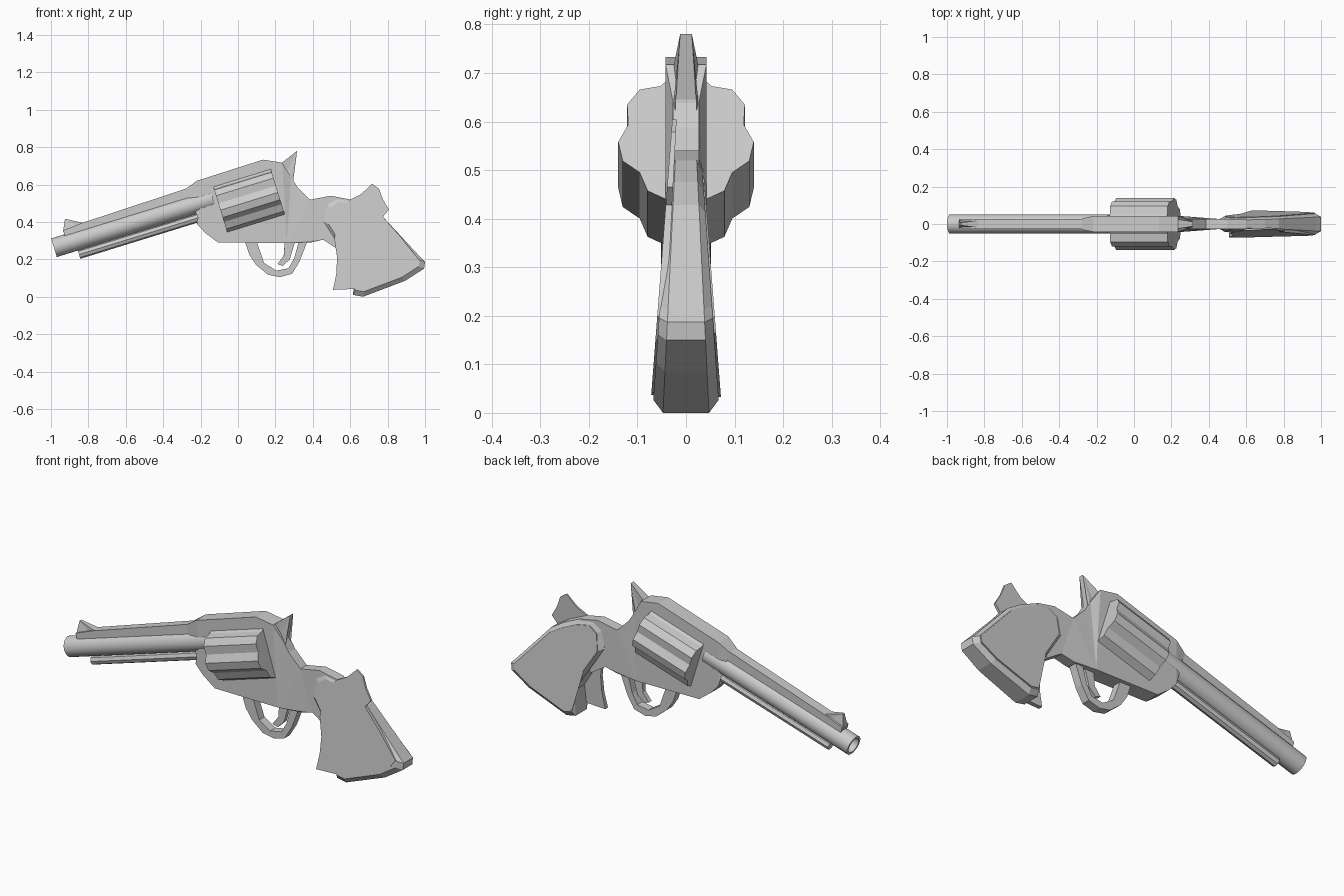
import bpy, bmesh, math
from mathutils import Vector

cube = bpy.data.objects.get("Cube")
if cube:
    bpy.data.objects.remove(cube, do_unlink=True)

steel = bpy.data.materials.new("plain_grey")
steel.use_nodes = True
GREY = (0.6, 0.6, 0.6, 1)
steel.diffuse_color = GREY
steel.node_tree.nodes["Principled BSDF"].inputs["Base Color"].default_value = GREY

TILT = 0.299
AXIS = Vector((math.cos(TILT), 0, math.sin(TILT)))
UP = Vector((-math.sin(TILT), 0, math.cos(TILT)))
SIDE = Vector((0, 1, 0))


def loft(name, rings, smooth=False):
    """Skin a list of closed rings and cap both ends."""
    bm = bmesh.new()
    loops = [[bm.verts.new(p) for p in ring] for ring in rings]
    n = len(loops[0])
    for a, b in zip(loops, loops[1:]):
        for i in range(n):
            j = (i + 1) % n
            bm.faces.new((a[i], a[j], b[j], b[i]))
    caps = [bm.faces.new(loops[0][::-1]), bm.faces.new(loops[-1])]
    bmesh.ops.triangulate(bm, faces=caps)
    bmesh.ops.recalc_face_normals(bm, faces=bm.faces)
    mesh = bpy.data.meshes.new(name)
    bm.to_mesh(mesh)
    bm.free()
    mesh.materials.append(steel)
    obj = bpy.data.objects.new(name, mesh)
    bpy.context.collection.objects.link(obj)
    if smooth:
        bpy.ops.object.select_all(action='DESELECT')
        obj.select_set(True)
        bpy.context.view_layer.objects.active = obj
        bpy.ops.object.shade_smooth_by_angle(angle=math.radians(35))
    return obj


def plate(name, outline, width):
    """Side profile thickened symmetrically; width is a number or f(x, z)."""
    w = width if callable(width) else lambda x, z: width
    return loft(name, [[(x, s * w(x, z), z) for x, z in outline] for s in (-1, 1)])


def ring(x, z, radii):
    """Ring around the tilted barrel axis, starting at its top."""
    c = Vector((x, 0, z))
    return [c + UP * (r * math.cos(a)) + SIDE * (r * math.sin(a)) for a, r in radii]


def circle(r, n):
    return [(math.tau * i / n, r) for i in range(n)]


# Hollow barrel and the rod below it
muzzle = Vector((-0.984, 0, 0.262))
breech = muzzle + AXIS * 0.89
bore = muzzle + AXIS * 0.3
loft("barrel", [ring(p.x, p.z, circle(r, 24)) for p, r in
                ((bore, 0.04), (muzzle, 0.04), (muzzle, 0.052), (breech, 0.052))], True)
rod = Vector((-0.85, 0, 0.226))
rod_end = rod + AXIS * 0.7
loft("ejector_rod", [ring(p.x, p.z, circle(0.024, 8)) for p in (rod, rod_end)])

# Seven-lobed rotating cylinder with flutes
lobes = []
for i in range(7):
    mid = math.tau * i / 7
    lobes += [(mid - 0.15, 0.14), (mid + 0.15, 0.14), (mid + math.pi / 7, 0.122)]
drum = Vector((-0.097, 0, 0.473))
drum_end = drum + AXIS * 0.322
loft("fluted_cylinder", [ring(p.x, p.z, lobes) for p in (drum, drum_end)])

# Rib and front sight above the barrel
plate("barrel_rib", [(-0.92, 0.30), (-0.935, 0.355), (-0.83, 0.396),
                     (-0.278, 0.578), (-0.2, 0.6), (-0.2, 0.52)], 0.027)
plate("front_sight", [(-0.936, 0.345), (-0.925, 0.417), (-0.83, 0.395), (-0.83, 0.36)],
      lambda x, z: 0.007 if z > 0.41 else 0.02)

# Main frame, then the part tapering to the neck
plate("main_frame", [(-0.278, 0.56), (-0.278, 0.578), (-0.22, 0.62), (0.134, 0.733),
                     (0.235, 0.717), (0.25, 0.5), (0.26, 0.287), (-0.107, 0.29),
                     (-0.176, 0.342), (-0.22, 0.39), (-0.2, 0.5)],
      lambda x, z: 0.03 if x < -0.25 else 0.042)
plate("rear_frame", [(0.235, 0.717), (0.283, 0.642), (0.316, 0.588), (0.385, 0.519),
                     (0.497, 0.54), (0.6, 0.52), (0.6, 0.33), (0.54, 0.25),
                     (0.455, 0.305), (0.385, 0.289), (0.26, 0.287), (0.25, 0.5)],
      lambda x, z: 0.042 if x < 0.27 else 0.027)

# Hammer
plate("hammer", [(0.2, 0.70), (0.235, 0.717), (0.316, 0.78), (0.285, 0.645),
                 (0.29, 0.58), (0.22, 0.58)],
      lambda x, z: 0.012 if z > 0.75 else 0.025)

# Trigger guard and trigger
plate("trigger_guard", [(0.037, 0.295), (0.06, 0.225), (0.096, 0.171), (0.16, 0.118),
                        (0.225, 0.105), (0.289, 0.123), (0.33, 0.19), (0.37, 0.295),
                        (0.325, 0.295), (0.30, 0.205), (0.27, 0.152), (0.205, 0.14),
                        (0.14, 0.18), (0.1, 0.295)], 0.022)
plate("trigger", [(0.25, 0.295), (0.245, 0.22), (0.21, 0.175), (0.24, 0.165),
                  (0.277, 0.2), (0.305, 0.295)], 0.012)


# Grip core with chamfered edges, widening toward the butt
def grip_width(z):
    return 0.073 - 0.075 * z


core = [(0.47, 0.5), (0.52, 0.535), (0.6, 0.52), (0.70, 0.475), (0.775, 0.428),
        (0.973, 0.214), (1.0, 0.187), (0.995, 0.15), (0.893, 0.085), (0.668, 0.0),
        (0.615, 0.01), (0.625, 0.14), (0.55, 0.26), (0.46, 0.40)]


def shrunk(points, k, cx=0.71, cz=0.27):
    return [(cx + (x - cx) * k, cz + (z - cz) * k) for x, z in points]


def level(points, f):
    return [(x, f * grip_width(z), z) for x, z in points]


inner = shrunk(core, 0.9)
loft("grip_core", [level(inner, -0.95), level(core, -0.65),
                   level(core, 0.65), level(inner, 0.95)])

# Left-hand cheek follows the core; the other flares into a horn and a toe
cheek = shrunk(core, 0.88)
loft("neat_grip_panel", [level(cheek, 0.6), level(cheek, 1.02)])
flared = [(0.53, 0.40), (0.56, 0.47), (0.6, 0.519), (0.66, 0.55), (0.717, 0.604),
          (0.754, 0.578), (0.775, 0.52), (0.807, 0.465), (0.775, 0.428), (0.87, 0.32),
          (0.965, 0.2), (0.93, 0.15), (0.63, 0.042), (0.508, 0.037), (0.525, 0.12),
          (0.53, 0.21), (0.515, 0.31)]
loft("flared_grip_panel", [level(flared, -0.7), level(flared, -1.02)])
